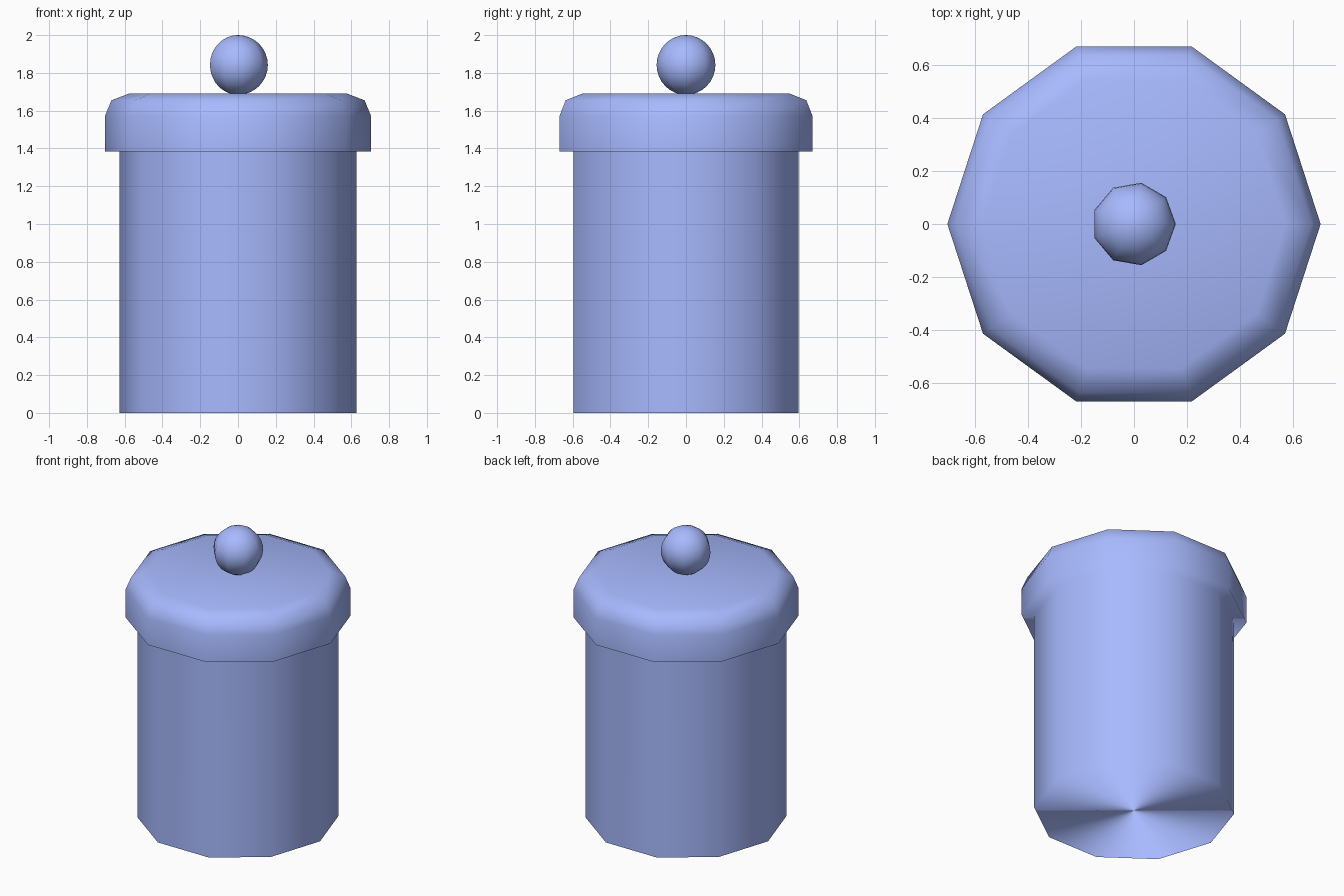
import bpy, bmesh
from math import cos, sin, tau

if "Cube" in bpy.data.objects:
    bpy.data.objects.remove(bpy.data.objects["Cube"])

SIDES = 10

# Blue glaze shared by every part
glaze = bpy.data.materials.new("blue_glaze")
glaze.diffuse_color = (0.39, 0.49, 1.0, 1)
glaze.use_nodes = True
glaze.node_tree.nodes["Principled BSDF"].inputs["Base Color"].default_value = glaze.diffuse_color


def turned(name, profile, rounded_top):
    """Revolve a (radius, z) profile into a ten-sided solid, capped at both ends.
    Caps that are not rounded leave the smooth wall shading untouched."""
    bm = bmesh.new()
    rings = [[bm.verts.new((r * cos(tau * i / SIDES), r * sin(tau * i / SIDES), z))
              for i in range(SIDES)] for r, z in profile]
    for a, b in zip(rings, rings[1:]):
        for i in range(SIDES):
            j = (i + 1) % SIDES
            bm.faces.new((a[i], a[j], b[j], b[i]))
    if rounded_top:
        bm.faces.new(rings[-1])
    bm.normal_update()
    normals = [v.normal.copy() for ring in rings for v in ring]
    bm.faces.new(rings[0][::-1])
    if not rounded_top:
        bm.faces.new(rings[-1])
    mesh = bpy.data.meshes.new(name)
    bm.to_mesh(mesh)
    bm.free()
    mesh.shade_smooth()
    mesh.normals_split_custom_set_from_vertices(normals)
    mesh.materials.append(glaze)
    obj = bpy.data.objects.new(name, mesh)
    bpy.context.collection.objects.link(obj)


# Jar body
turned("jar_body", [(0.627, 0), (0.627, 1.385)], False)

# Lid with rounded shoulder
turned("lid", [(0.705, 1.385), (0.705, 1.57), (0.67, 1.655), (0.573, 1.692)], True)

# Ball knob, one corner on +x
bpy.ops.mesh.primitive_uv_sphere_add(segments=9, ring_count=16, radius=0.158,
                                     location=(0, 0, 1.842), rotation=(0, 0, -tau / 4))
knob = bpy.context.object
knob.name = "lid_knob"
knob.data.shade_smooth()
knob.data.materials.append(glaze)
